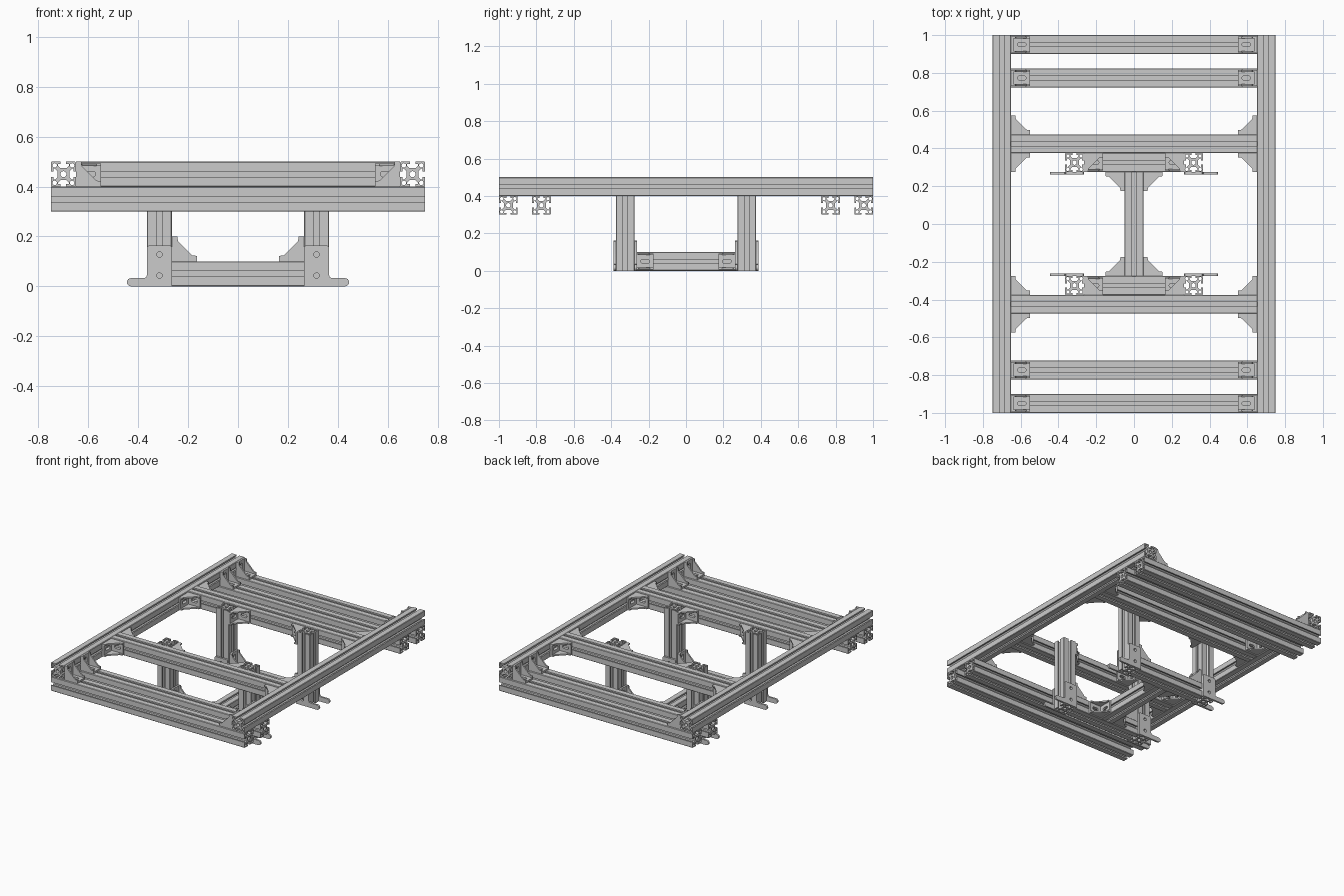
import bpy, bmesh
from math import sin, cos, pi, radians
from mathutils import Matrix, Vector

if "Cube" in bpy.data.objects:
    bpy.data.objects.remove(bpy.data.objects["Cube"])


def circle(cx, cy, r, n=16):
    return [(cx + r * cos(2 * pi * i / n), cy + r * sin(2 * pi * i / n)) for i in range(n)]


def extrude(loops, depth):
    """Filled 2D outline with holes, extruded +-depth/2 along local z; returns a bmesh."""
    cu = bpy.data.curves.new("outline", 'CURVE')
    cu.dimensions, cu.fill_mode, cu.extrude = '2D', 'BOTH', depth / 2
    for pts in loops:
        sp = cu.splines.new('POLY')
        sp.points.add(len(pts) - 1)
        for p, (x, y) in zip(sp.points, pts):
            p.co = (x, y, 0, 1)
        sp.use_cyclic_u = True
    ob = bpy.data.objects.new("outline", cu)
    bpy.context.collection.objects.link(ob)
    me = bpy.data.meshes.new_from_object(ob.evaluated_get(bpy.context.evaluated_depsgraph_get()))
    bm = bmesh.new()
    bm.from_mesh(me)
    bmesh.ops.remove_doubles(bm, verts=bm.verts, dist=1e-5)
    bmesh.ops.recalc_face_normals(bm, faces=bm.faces)
    bpy.data.objects.remove(ob)
    bpy.data.curves.remove(cu)
    bpy.data.meshes.remove(me)
    return bm


def to_mesh(bm, name):
    me = bpy.data.meshes.new(name)
    bm.to_mesh(me)
    bm.free()
    me.shade_smooth()
    me.set_sharp_from_angle(angle=radians(30))
    return me


def place(name, me, mat):
    ob = bpy.data.objects.new(name, me)
    bpy.context.collection.objects.link(ob)
    ob.matrix_world = mat
    return ob


def frame(o, u, v):
    u, v = Vector(u), Vector(v)
    m = Matrix((u, v, u.cross(v))).transposed().to_4x4()
    m.translation = o
    return m


# T-slot section: one side repeated four times, corner bores and centre bore
half = [(.050, .047), (.047, .050), (.011, .050), (.011, .040), (.022, .040), (.022, .034), (.012, .024)]
side = half + [(-x, y) for x, y in reversed(half[2:])]
section = []
for k in range(4):
    c, s = round(cos(k * pi / 2)), round(sin(k * pi / 2))
    section += [(c * x - s * y, s * x + c * y) for x, y in side]
SECTION = [section, circle(0, 0, .012)] + [circle(a, b, .009, 12) for a in (-.035, .035) for b in (-.035, .035)]
AXES = {'x': ((0, 1, 0), (0, 0, 1)), 'y': ((0, 0, 1), (1, 0, 0)), 'z': ((1, 0, 0), (0, 1, 0))}
cache = {}


def beam(name, axis, length, centre):
    if length not in cache:
        cache[length] = to_mesh(extrude(SECTION, length), name)
    place(name, cache[length], frame(centre, *AXES[axis]))


# corner bracket: two slotted legs and two gussets, inner corner at the origin
def slot(cx, half_len, r):
    return [(cx + half_len * (1 if cos(a) > 0 else -1) + r * cos(a), r * sin(a))
            for a in [2 * pi * (i + .5) / 20 for i in range(20)]]


W = .043
gusset = [(0, 0), (.1, 0), (.1, .022), (.082, .024), (.024, .082), (.022, .1), (0, .1)]
leg = [[(0, -W), (.1, -W), (.1, W), (0, W)], slot(.056, .012, .011)]
parts = [(extrude([gusset], .01), Matrix.Translation((0, 0, s * (W - .005)))) for s in (-1, 1)]
parts.append((extrude(leg, .012), frame((0, .006, 0), (1, 0, 0), (0, 0, 1))))
parts.append((extrude(leg, .012), frame((.006, 0, 0), (0, 1, 0), (0, 0, 1))))
whole = bmesh.new()
for bm, mat in parts:
    bm.transform(mat)
    tmp = bpy.data.meshes.new("tmp")
    bm.to_mesh(tmp)
    bm.free()
    whole.from_mesh(tmp)
    bpy.data.meshes.remove(tmp)
BRACKET = to_mesh(whole, "corner_bracket")


def bracket(name, o, u, v):
    place(name, BRACKET, frame(o, u, v))


# foot plate: upright plate with a rounded toe pointing outwards
toe = [(.164 + .0165 * cos(a), .0165 + .0165 * sin(a)) for a in [-pi / 2 + pi * i / 8 for i in range(9)]]
foot = [(0, 0)] + toe + [(.112, .033), (.104, .036), (.1, .045), (.1, .157), (.094, .163), (.006, .163), (0, .157)]
FEET = {s: to_mesh(extrude([[(s * x, y) for x, y in lp] for lp in
                            (foot, circle(.05, .128, .011), circle(.05, .043, .011))], .013), "foot_plate")
        for s in (-1, 1)}

# long side rails
for sx in (-1, 1):
    beam("side_rail", 'y', 2.0, (sx * .7, 0, .45))

for sy in (-1, 1):
    # lower end beams with brackets up to the rails
    for y in (.95, .773):
        beam("end_beam", 'x', 1.5, (0, sy * y, .35))
        for sx in (-1, 1):
            bracket("end_bracket", (sx * .65, sy * y, .4), (-sx, 0, 0), (0, 0, 1))
    # upper cross beam and lower tie beam
    beam("cross_beam", 'x', 1.3, (0, sy * .425, .45))
    beam("tie_beam", 'x', .53, (0, sy * .325, .05))
    for sx in (-1, 1):
        inward = (-sx, 0, 0)
        bracket("cross_bracket_outer", (sx * .65, sy * .475, .45), inward, (0, sy, 0))
        bracket("cross_bracket_inner", (sx * .65, sy * .375, .45), inward, (0, -sy, 0))
        # posts, their brackets and feet
        beam("post", 'z', .5, (sx * .315, sy * .325, .25))
        bracket("post_top_bracket", (sx * .265, sy * .375, .45), inward, (0, -sy, 0))
        bracket("post_base_bracket", (sx * .265, sy * .325, .1), inward, (0, 0, 1))
        bracket("spine_bracket", (sx * .05, sy * .275, .05), (sx, 0, 0), (0, -sy, 0))
        for y in (.2685, .3815):
            place("foot_plate", FEET[sx], frame((sx * .265, sy * y, 0), (1, 0, 0), (0, 0, 1)))

# central spine joining the two tie beams
beam("spine_beam", 'y', .55, (0, 0, .05))
